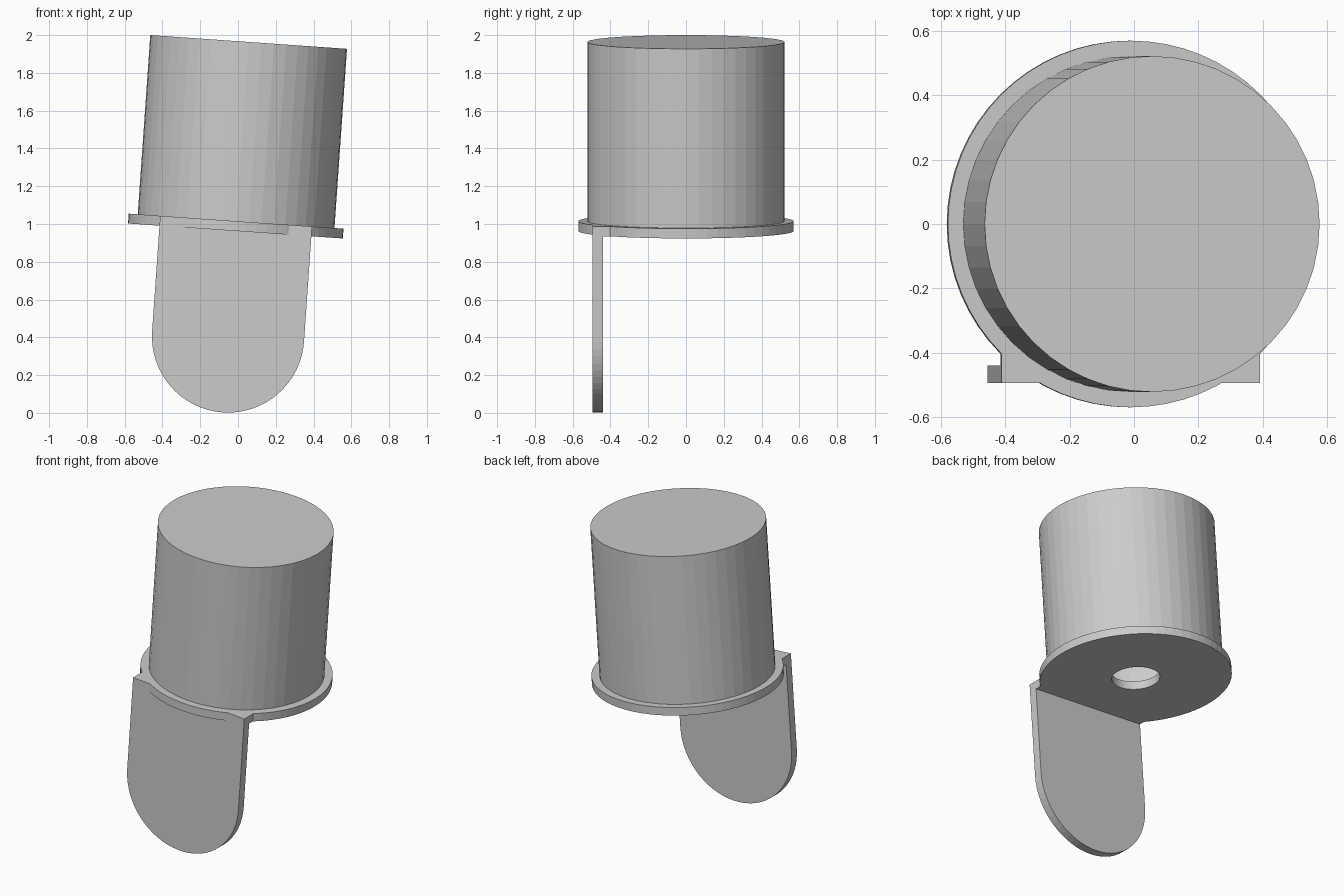
import bpy, bmesh, math
from mathutils import Matrix

if "Cube" in bpy.data.objects:
    bpy.data.objects.remove(bpy.data.objects["Cube"])

# Whole part leans 4 degrees; local origin is the centre of the flange's top face
FRAME = Matrix.Translation((-0.01, 0, 1.015)) @ Matrix.Rotation(math.radians(4), 4, 'Y')
THICK = 0.052
TAB_R = 0.403


def finish(name, bm):
    bmesh.ops.remove_doubles(bm, verts=bm.verts[:], dist=1e-5)
    bmesh.ops.recalc_face_normals(bm, faces=bm.faces[:])
    bm.transform(FRAME)
    mesh = bpy.data.meshes.new(name)
    bm.to_mesh(mesh)
    bm.free()
    obj = bpy.data.objects.new(name, mesh)
    bpy.context.collection.objects.link(obj)
    return obj


def lathe(name, profile, steps, closed):
    """Spin an (r, z) profile about the local z axis."""
    bm = bmesh.new()
    vs = [bm.verts.new((r, 0, z)) for r, z in profile]
    pairs = list(zip(vs, vs[1:])) + ([(vs[-1], vs[0])] if closed else [])
    es = [bm.edges.new(p) for p in pairs]
    bmesh.ops.spin(bm, geom=vs + es, cent=(0, 0, 0), axis=(0, 0, 1),
                   angle=math.tau, steps=steps)
    return finish(name, bm)


def plate(name, outline, y0, y1):
    """Extrude an (x, z) outline from y0 to y1."""
    bm = bmesh.new()
    face = bm.faces.new([bm.verts.new((x, y0, z)) for x, z in outline])
    out = bmesh.ops.extrude_face_region(bm, geom=[face])
    moved = [g for g in out['geom'] if isinstance(g, bmesh.types.BMVert)]
    bmesh.ops.translate(bm, verts=moved, vec=(0, y1 - y0, 0))
    return finish(name, bm)


# Hollow can, closed on top
lathe("can", [(0, 0.951), (0.522, 0.951), (0.522, 0), (0.472, 0),
              (0.472, 0.901), (0, 0.901)], 48, False)

# Base flange with centre hole
lathe("flange", [(0.143, -THICK), (0.57, -THICK), (0.57, 0), (0.143, 0)], 64, True)

# Hanging tab with a half-round end
arc = [(TAB_R * math.cos(a), -0.612 + TAB_R * math.sin(a))
       for a in (-math.pi * i / 32 for i in range(33))]
plate("tab", [(-TAB_R, 0), (TAB_R, 0)] + arc, -0.495, -0.44)

# Shoulder joining the tab to the flange
plate("tab_shoulder", [(-TAB_R, 0), (TAB_R, 0), (TAB_R, -THICK), (-TAB_R, -THICK)],
      -0.44, -0.402)
